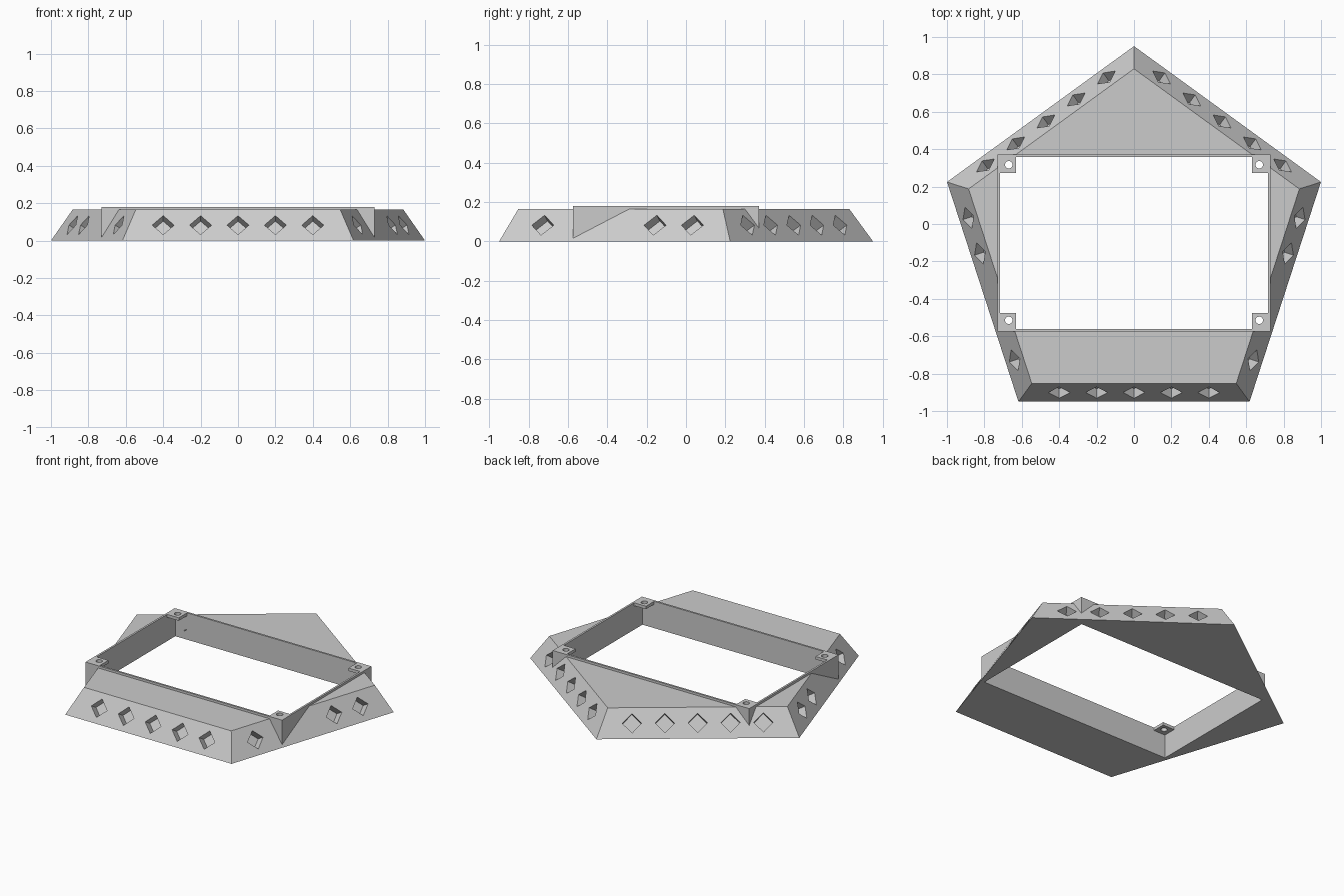
import bpy, bmesh, math
from mathutils import Matrix, Vector

if "Cube" in bpy.data.objects:
    bpy.data.objects.remove(bpy.data.objects["Cube"])

grey = bpy.data.materials.new("light_grey")
grey.use_nodes = True
grey.diffuse_color = (0.6, 0.6, 0.6, 1)
grey.node_tree.nodes["Principled BSDF"].inputs["Base Color"].default_value = (0.6, 0.6, 0.6, 1)

CENTRE_Y = -0.10
R_BASE, R_TOP, HEIGHT = 1.051, 0.93, 0.165
FRAME_TOP, TAB_UNDER = 0.18, 0.16


def make_object(name, bm):
    bmesh.ops.recalc_face_normals(bm, faces=bm.faces)
    mesh = bpy.data.meshes.new(name)
    bm.to_mesh(mesh)
    bm.free()
    mesh.materials.append(grey)
    obj = bpy.data.objects.new(name, mesh)
    bpy.context.collection.objects.link(obj)
    return obj


def add_box(bm, x0, x1, y0, y1, z0, z1):
    size = Matrix.Diagonal((x1 - x0, y1 - y0, z1 - z0, 1))
    middle = Vector((x0 + x1, y0 + y1, z0 + z1)) / 2
    bmesh.ops.create_cube(bm, size=1, matrix=Matrix.Translation(middle) @ size)


def box(name, *bounds):
    bm = bmesh.new()
    add_box(bm, *bounds)
    return make_object(name, bm)


def combine(target, tool, operation):
    """Apply a boolean and discard the tool."""
    tool.hide_render = True
    mod = target.modifiers.new(operation, "BOOLEAN")
    mod.operation, mod.solver, mod.object = operation, "EXACT", tool
    bpy.context.view_layer.objects.active = target
    bpy.ops.object.modifier_apply(modifier=mod.name)
    bpy.data.objects.remove(tool)


# Sloped pentagon base
bm = bmesh.new()
rings = []
for radius, z in ((R_BASE, 0), (R_TOP, HEIGHT)):
    angles = [math.radians(90 + 72 * i) for i in range(5)]
    rings.append([bm.verts.new((radius * math.cos(a), CENTRE_Y + radius * math.sin(a), z))
                  for a in angles])
    bm.faces.new(rings[-1])
for i in range(5):
    j = (i + 1) % 5
    bm.faces.new((rings[0][i], rings[0][j], rings[1][j], rings[1][i]))
body = make_object("pentagon_base", bm)

# Raised rectangular frame
X, Y0, Y1, WALL, TAB = 0.73, -0.575, 0.372, 0.013, 0.1
combine(body, box("frame", -X, X, Y0, Y1, 0.01, FRAME_TOP), "UNION")

# Opening below the corner tabs, then the cross-shaped opening between them
xi, y0, y1 = X - WALL, Y0 + WALL, Y1 - WALL
combine(body, box("opening", -xi, xi, y0, y1, -0.1, TAB_UNDER), "DIFFERENCE")
combine(body, box("opening_long", -xi, xi, Y0 + TAB, Y1 - TAB, 0.1, 0.3), "DIFFERENCE")
combine(body, box("opening_wide", TAB - X, X - TAB, y0, y1, 0.1, 0.3), "DIFFERENCE")

# Screw holes in the corner tabs
bm = bmesh.new()
for x in (-0.67, 0.67):
    for y in (Y0 + 0.06, Y1 - 0.055):
        bmesh.ops.create_cone(bm, cap_ends=True, segments=24, radius1=0.02, radius2=0.02,
                              depth=0.1, matrix=Matrix.Translation((x, y, FRAME_TOP)))
combine(body, make_object("screw_holes", bm), "DIFFERENCE")

# Diamond pockets sunk square to each sloping face
bm = bmesh.new()
SPACING, SIDE, DEPTH = 0.2, 0.083, 0.058
apothem = math.cos(math.radians(36))
lean = math.atan2((R_BASE - R_TOP) * apothem, HEIGHT)
mid = (R_BASE + R_TOP) / 2 * apothem
slots = {-90: range(-2, 3), 54: range(-2, 3), 126: range(-2, 3),
         -18: (-2, 1, 2), 198: (-2, -1, 2)}
for degrees, steps in slots.items():
    turn = Matrix.Translation((0, CENTRE_Y, 0)) @ Matrix.Rotation(math.radians(degrees), 4, "Z")
    for step in steps:
        place = (turn @ Matrix.Translation((mid, step * SPACING, HEIGHT / 2))
                 @ Matrix.Rotation(-lean, 4, "Y") @ Matrix.Rotation(math.pi / 4, 4, "X"))
        bmesh.ops.create_cube(bm, size=1, matrix=place @ Matrix.Diagonal((2 * DEPTH, SIDE, SIDE, 1)))
combine(body, make_object("diamond_pockets", bm), "DIFFERENCE")
